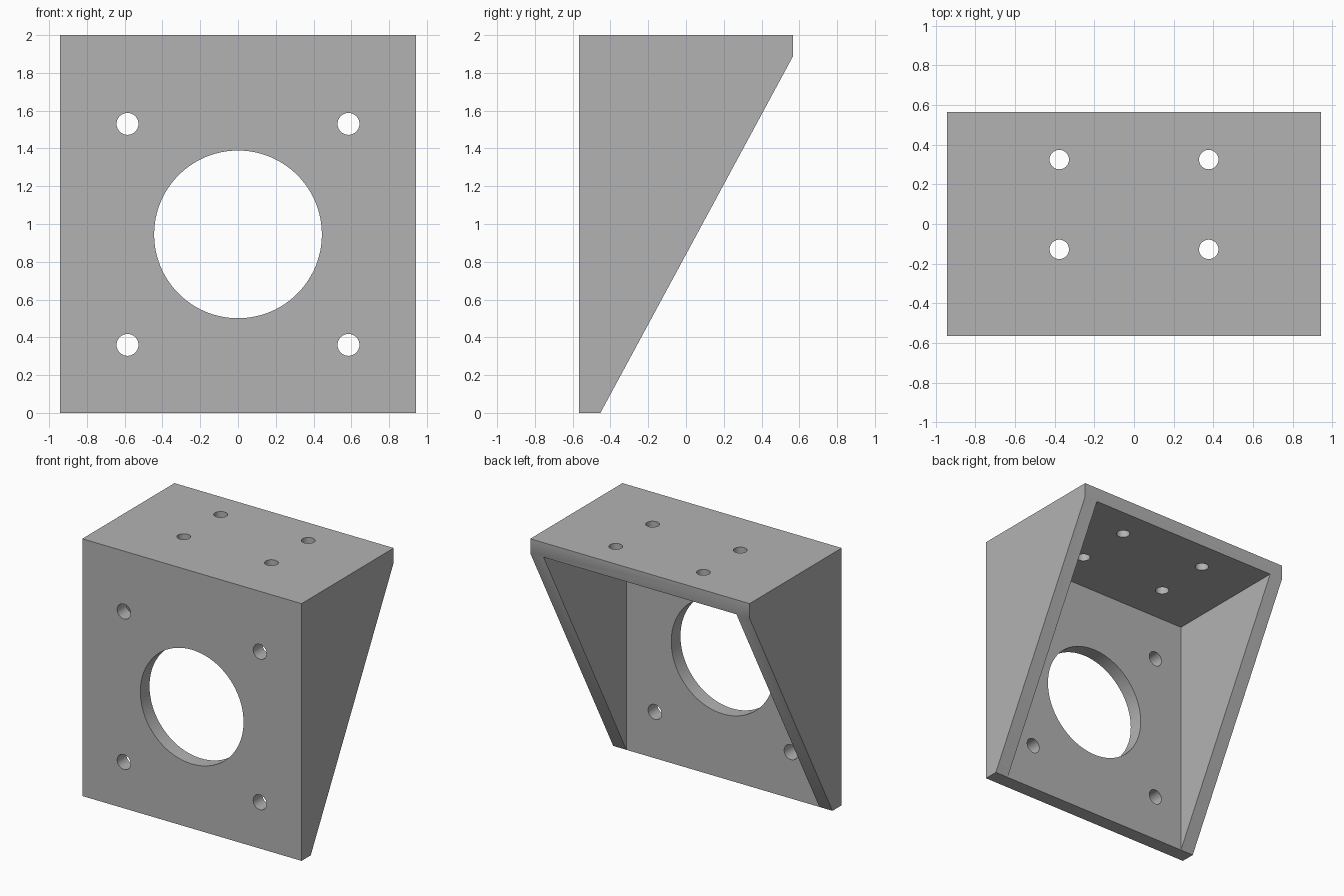
import bpy
import bmesh
from math import radians
from mathutils import Matrix, Vector

cube = bpy.data.objects.get("Cube")
if cube:
    bpy.data.objects.remove(cube, do_unlink=True)

W, D, H, T = 0.943, 0.566, 2.0, 0.113   # half width, half depth, height, wall

grey = bpy.data.materials.new("plain grey")
grey.use_nodes = True
colour = (0.45, 0.45, 0.45, 1)
grey.diffuse_color = colour
grey.node_tree.nodes["Principled BSDF"].inputs["Base Color"].default_value = colour


def add_object(name, bm):
    bmesh.ops.recalc_face_normals(bm, faces=bm.faces)
    mesh = bpy.data.meshes.new(name)
    bm.to_mesh(mesh)
    bm.free()
    mesh.materials.append(grey)
    obj = bpy.data.objects.new(name, mesh)
    bpy.context.collection.objects.link(obj)
    return obj


def prism(name, profile, half_width):
    """Extrude a (y, z) profile symmetrically along x."""
    bm = bmesh.new()
    face = bm.faces.new([bm.verts.new((-half_width, y, z)) for y, z in profile])
    ext = bmesh.ops.extrude_face_region(bm, geom=[face])["geom"]
    moved = [v for v in ext if isinstance(v, bmesh.types.BMVert)]
    bmesh.ops.translate(bm, verts=moved, vec=(2 * half_width, 0, 0))
    return add_object(name, bm)


def drill(bm, centre, radius, axis, sides):
    turn = Matrix.Rotation(radians(90), 4, "X") if axis == "Y" else Matrix()
    bmesh.ops.create_cone(bm, cap_ends=True, segments=sides, radius1=radius,
                          radius2=radius, depth=4 * T,
                          matrix=Matrix.Translation(Vector(centre)) @ turn)


def cut(target, cutter):
    cutter.hide_render = True
    mod = target.modifiers.new(cutter.name, "BOOLEAN")
    mod.operation = "DIFFERENCE"
    mod.solver = "EXACT"
    mod.object = cutter
    bpy.context.view_layer.objects.active = target
    bpy.ops.object.modifier_apply(modifier=mod.name)
    bpy.data.objects.remove(cutter, do_unlink=True)


# Bracket body with sloping side walls
bracket = prism("mounting_bracket",
                [(-D, 0), (T - D, 0), (D, H - T), (D, H), (-D, H)], W)

# Hollow between the front plate, top plate and side walls
cut(bracket, prism("hollow_cutter",
                   [(T - D, -1), (D + 1, -1), (D + 1, H - T), (T - D, H - T)], W - T))

# Front plate: large opening and four corner screw holes; top plate: four holes
holes = bmesh.new()
drill(holes, (0, -D, 0.945), 0.444, "Y", 96)
for side in (-1, 1):
    for z in (0.36, 1.53):
        drill(holes, (side * 0.585, -D, z), 0.058, "Y", 40)
    for y in (-0.128, 0.325):
        drill(holes, (side * 0.377, y, H), 0.049, "Z", 40)
cut(bracket, add_object("hole_cutter", holes))

# Smooth hole walls, crisp edges
bpy.ops.object.select_all(action="DESELECT")
bracket.select_set(True)
bpy.context.view_layer.objects.active = bracket
bpy.ops.object.shade_smooth_by_angle(angle=radians(30))
